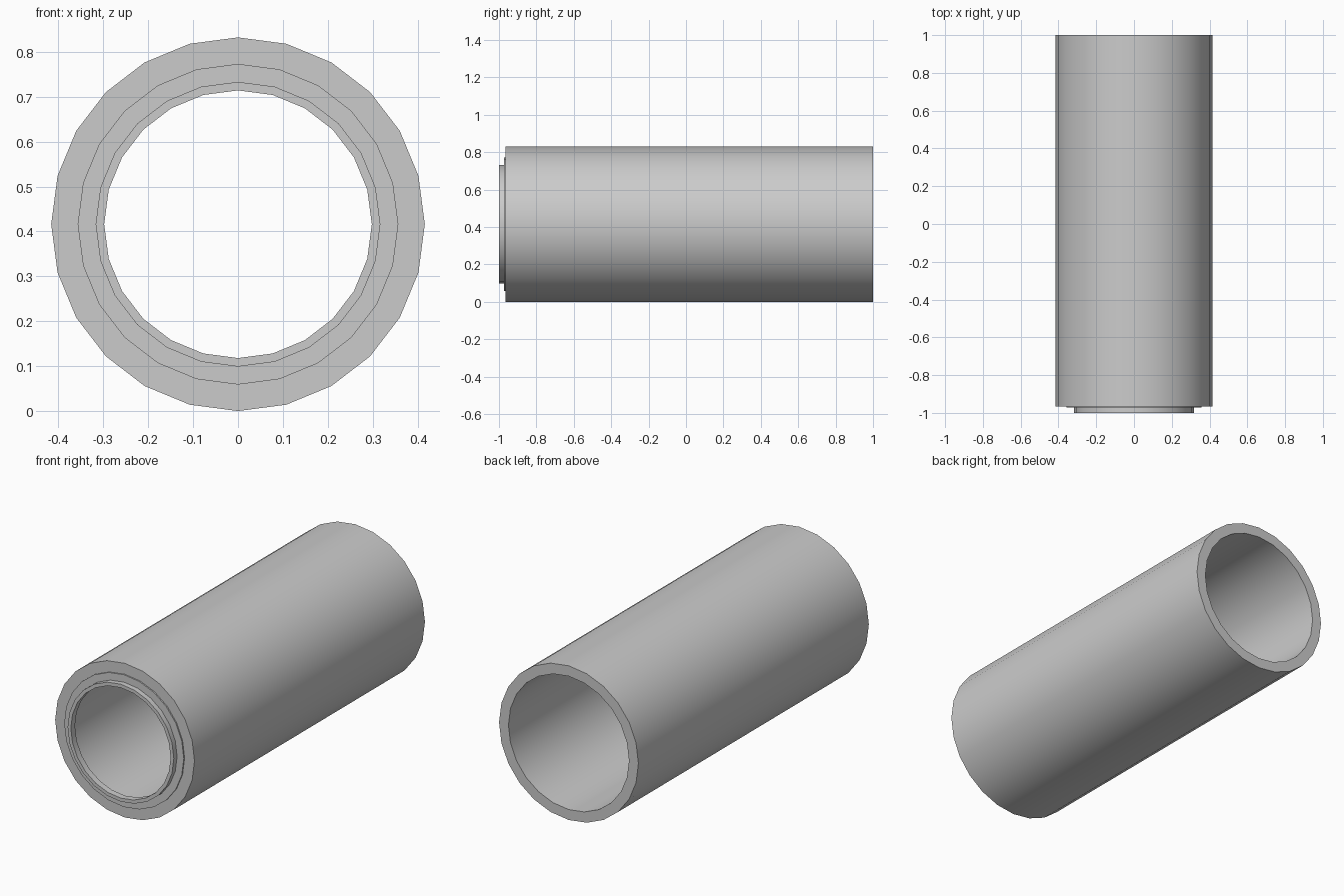
import bpy, bmesh, math

if "Cube" in bpy.data.objects:
    bpy.data.objects.remove(bpy.data.objects["Cube"])

SIDES = 24
CENTRE_Z = 0.416


def lathe_tube(name, profile):
    """Revolve a closed (radius, y) profile around the horizontal y axis."""
    bm = bmesh.new()
    rings = []
    for i in range(SIDES):
        a = 2 * math.pi * i / SIDES
        rings.append([bm.verts.new((r * math.sin(a), y, CENTRE_Z + r * math.cos(a)))
                      for r, y in profile])
    n = len(profile)
    for i in range(SIDES):
        a, b = rings[i], rings[(i + 1) % SIDES]
        for j in range(n):
            k = (j + 1) % n
            bm.faces.new((a[j], a[k], b[k], b[j]))
    bmesh.ops.recalc_face_normals(bm, faces=bm.faces)
    mesh = bpy.data.meshes.new(name)
    bm.to_mesh(mesh)
    bm.free()
    obj = bpy.data.objects.new(name, mesh)
    bpy.context.collection.objects.link(obj)
    bpy.ops.object.select_all(action='DESELECT')
    obj.select_set(True)
    bpy.context.view_layer.objects.active = obj
    bpy.ops.object.shade_smooth_by_angle(angle=math.radians(30))
    return obj


# hollow sleeve with a stepped front shoulder, a short neck and an open back
lathe_tube("tube_body", [
    (0.416, 1.0), (0.416, -0.965),
    (0.357, -0.965), (0.357, -0.972),
    (0.317, -0.972), (0.317, -1.0),
    (0.298, -1.0), (0.298, -0.965),
    (0.36, -0.965 + 0.03), (0.36, 1.0),
])
